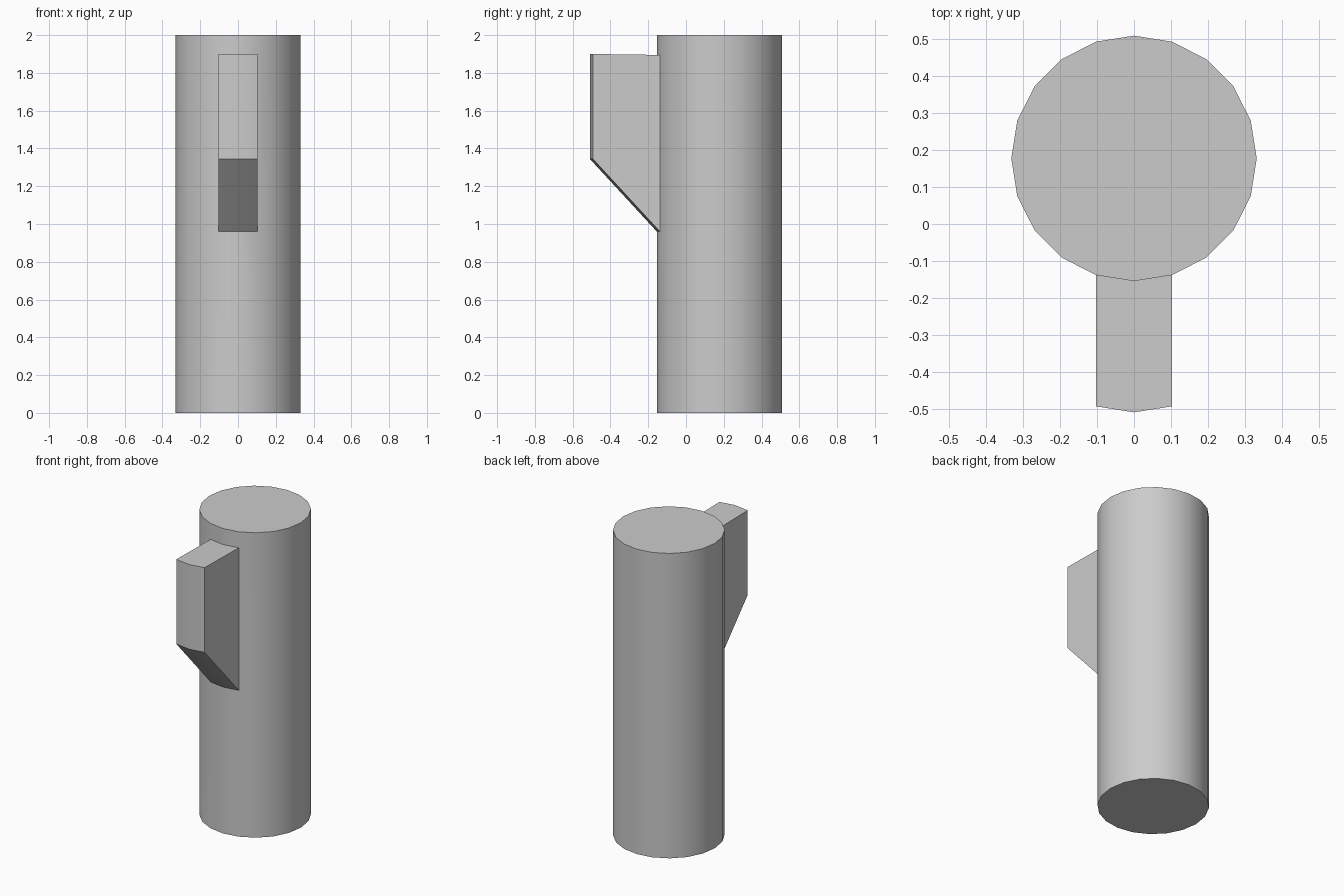
import bpy, bmesh
from mathutils import Matrix, Vector

if "Cube" in bpy.data.objects:
    bpy.data.objects.remove(bpy.data.objects["Cube"])

RADIUS, HEIGHT, SIDES = 0.332, 2.0, 20
CENTRE_Y = 0.1775          # column axis, set back to balance the lug
LUG_REACH = 0.355
BOTTOM, TOP = 0.96, 1.895  # lug outline where it meets the column

bm = bmesh.new()

# Twenty-sided column standing on the ground
bmesh.ops.create_cone(bm, cap_ends=True, segments=SIDES, radius1=RADIUS,
                      radius2=RADIUS, depth=HEIGHT,
                      matrix=Matrix.Translation((0, CENTRE_Y, HEIGHT / 2)))


def front_faces():
    # the two faces either side of the front centre line
    return [f for f in bm.faces if f.normal.y < -0.95]


# Cut the lug outline into the two front faces
bm.normal_update()
for z in (BOTTOM, TOP):
    faces = front_faces()
    geom = set(faces)
    for f in faces:
        geom.update(f.edges)
        geom.update(f.verts)
    bmesh.ops.bisect_plane(bm, geom=list(geom), plane_co=(0, 0, z), plane_no=(0, 0, 1))
    bm.normal_update()

# Pull the outlined patch forward to form the lug
patch = [f for f in front_faces() if BOTTOM < f.calc_center_median().z < TOP]
result = bmesh.ops.extrude_face_region(bm, geom=patch)
moved = [v for v in result["geom"] if isinstance(v, bmesh.types.BMVert)]
bmesh.ops.delete(bm, geom=[f for f in patch if f.is_valid], context="FACES")
bmesh.ops.translate(bm, verts=moved, vec=Vector((0, -LUG_REACH, 0)))

# Sloped underside and slightly raised top edge
for v in moved:
    v.co.z = 1.345 if v.co.z < 1.4 else 1.90
bmesh.ops.recalc_face_normals(bm, faces=bm.faces[:])

mesh = bpy.data.meshes.new("column_with_lug")
bm.to_mesh(mesh)
bm.free()
column = bpy.data.objects.new("column_with_lug", mesh)
bpy.context.collection.objects.link(column)

# Smooth round sides, sharp lug and rim edges
bpy.context.view_layer.objects.active = column
column.select_set(True)
bpy.ops.object.shade_smooth_by_angle()
